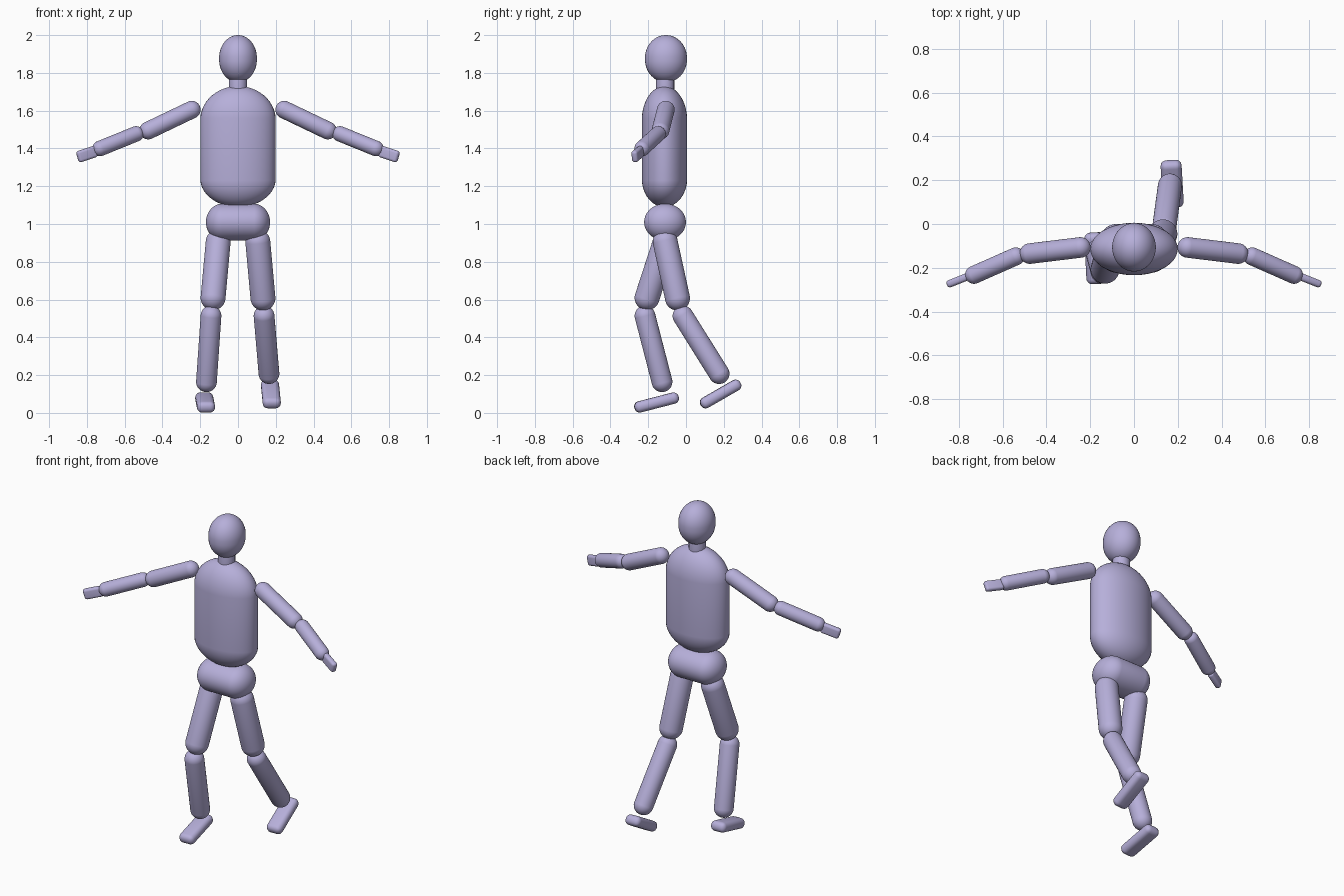
import bpy
import bmesh
from mathutils import Matrix, Vector

cube = bpy.data.objects.get("Cube")
if cube:
    bpy.data.objects.remove(cube, do_unlink=True)

# One lavender colour for the whole figure
LAVENDER = (0.47, 0.43, 0.70, 1.0)
lavender = bpy.data.materials.new("lavender")
lavender.use_nodes = True
lavender.diffuse_color = LAVENDER
lavender.node_tree.nodes["Principled BSDF"].inputs["Base Color"].default_value = LAVENDER


def finish(name, bm, matrix):
    mesh = bpy.data.meshes.new(name)
    bm.to_mesh(mesh)
    bm.free()
    mesh.materials.append(lavender)
    for face in mesh.polygons:
        face.use_smooth = True
    obj = bpy.data.objects.new(name, mesh)
    obj.matrix_world = matrix
    bpy.context.collection.objects.link(obj)
    return obj


def capsule(name, start, end, radius, depth=None, domes=None):
    """Rounded bar between two dome centres, optionally oval or with flatter domes."""
    start, end = Vector(start), Vector(end)
    axis = end - start
    half = axis.length / 2
    depth = depth or radius
    low, high = domes or (radius, radius)
    bm = bmesh.new()
    bmesh.ops.create_uvsphere(bm, u_segments=40, v_segments=25, radius=1)
    for v in bm.verts:
        z = v.co.z
        v.co.x *= radius
        v.co.y *= depth
        v.co.z = z * high + half if z > 0 else z * low - half
    turn = Vector((0, 0, 1)).rotation_difference(axis.normalized())
    return finish(name, bm, Matrix.Translation((start + end) / 2) @ turn.to_matrix().to_4x4())


def rounded_box(name, centre, direction, size, bevel):
    """Bevelled block whose local Y runs along the direction."""
    bm = bmesh.new()
    bmesh.ops.create_cube(bm, size=1)
    bmesh.ops.scale(bm, vec=size, verts=bm.verts)
    bmesh.ops.bevel(bm, geom=list(bm.edges), offset=bevel, segments=5,
                    profile=0.5, affect='EDGES')
    turn = Vector(direction).to_track_quat('Y', 'Z')
    return finish(name, bm, Matrix.Translation(centre) @ turn.to_matrix().to_4x4())


# Head, neck and body
capsule("head", (0, -0.106, 1.87), (0, -0.106, 1.88), 0.1, 0.111, (0.12, 0.12))
capsule("neck", (0, -0.11, 1.68), (0, -0.11, 1.76), 0.048)
capsule("torso", (0, -0.114, 1.24), (0, -0.114, 1.55), 0.2, 0.12, (0.15, 0.18))
capsule("pelvis", (-0.08, -0.111, 1.01), (0.08, -0.111, 1.01), 0.098, 0.111, (0.09, 0.09))

# Arms, mirrored
for side, s in (("left", 1), ("right", -1)):
    capsule(side + "_upper_arm", (s * 0.245, -0.107, 1.605), (s * 0.475, -0.135, 1.495), 0.047)
    capsule(side + "_forearm", (s * 0.54, -0.148, 1.477), (s * 0.73, -0.232, 1.4), 0.041)
    rounded_box(side + "_hand", (s * 0.80, -0.256, 1.37), (s * 0.9, -0.36, -0.3),
                (0.034, 0.11, 0.062), 0.014)

# Legs in mid stride: hip, lower thigh, upper shin, ankle, foot centre, foot direction
strides = {
    "left": ((0.105, -0.11, 0.905), (0.132, -0.045, 0.608), (0.138, -0.016, 0.513),
             (0.164, 0.175, 0.208), (0.174, 0.183, 0.1), (-0.05, 0.87, 0.5)),
    "right": ((-0.105, -0.11, 0.905), (-0.132, -0.206, 0.61), (-0.143, -0.217, 0.513),
              (-0.167, -0.127, 0.165), (-0.174, -0.156, 0.055), (-0.05, 0.97, 0.25)),
}
for side, (hip, knee, shin_top, ankle, foot, heading) in strides.items():
    capsule(side + "_thigh", hip, knee, 0.066)
    capsule(side + "_shin", shin_top, ankle, 0.055)
    rounded_box(side + "_foot", foot, heading, (0.096, 0.24, 0.06), 0.027)
